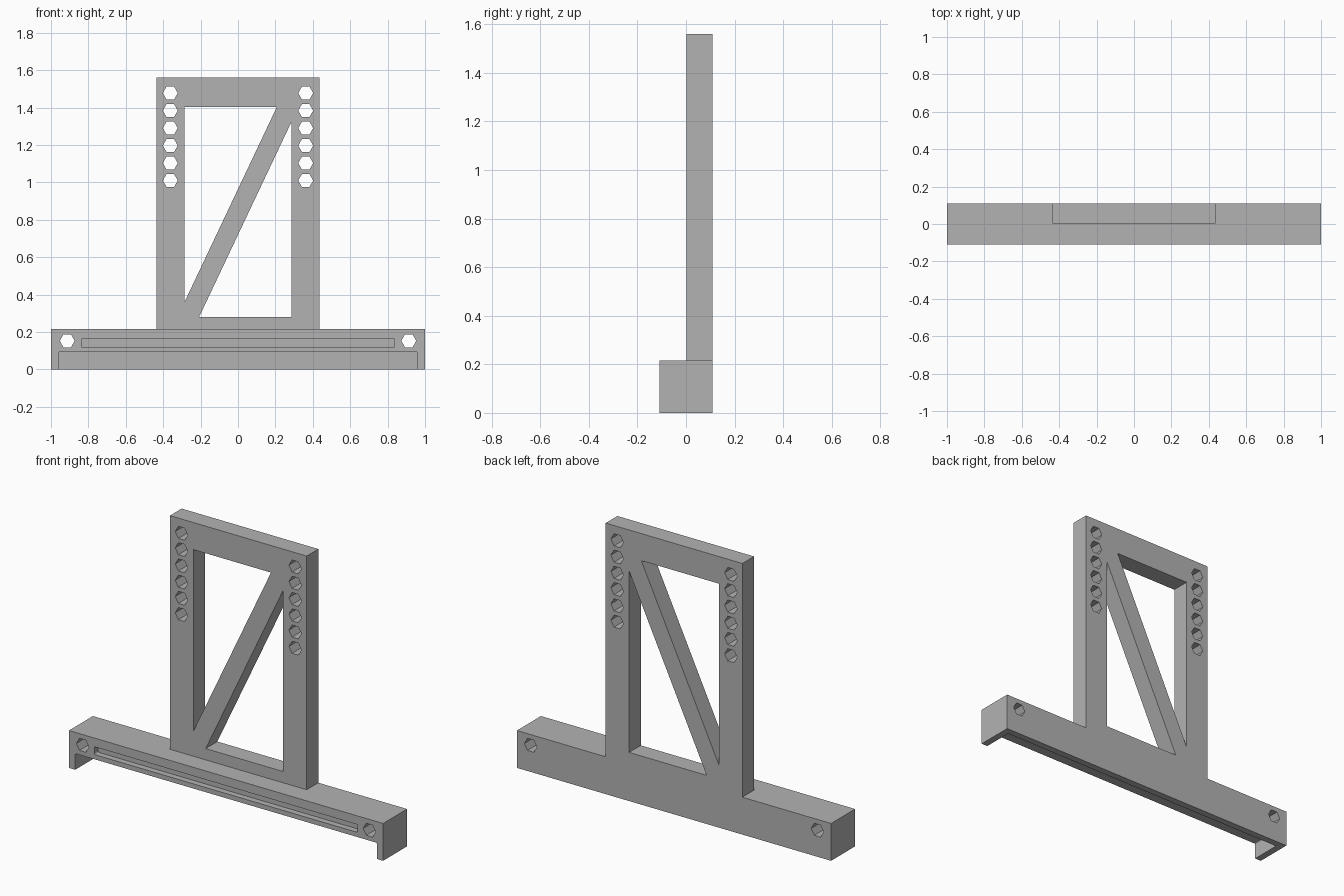
import bpy, bmesh, math

cube = bpy.data.objects.get("Cube")
if cube:
    bpy.data.objects.remove(cube, do_unlink=True)

grey = bpy.data.materials.new("matte_grey")
grey.use_nodes = True
grey.diffuse_color = (0.45, 0.45, 0.45, 1)
grey.node_tree.nodes["Principled BSDF"].inputs["Base Color"].default_value = grey.diffuse_color


def prism(name, outline, y0, y1, bevel=0):
    """Extrude an x-z outline from y0 to y1, optionally rounding its corners."""
    bm = bmesh.new()
    face = bm.faces.new([bm.verts.new((x, y0, z)) for x, z in outline])
    ext = bmesh.ops.extrude_face_region(bm, geom=[face])
    for v in ext["geom"]:
        if isinstance(v, bmesh.types.BMVert):
            v.co.y = y1
    bmesh.ops.recalc_face_normals(bm, faces=bm.faces[:])
    if bevel:
        edges = [e for e in bm.edges if abs(e.verts[0].co.y - e.verts[1].co.y) > 1e-4]
        bmesh.ops.bevel(bm, geom=edges, offset=bevel, segments=3, profile=0.5, affect='EDGES')
    mesh = bpy.data.meshes.new(name)
    bm.to_mesh(mesh)
    bm.free()
    mesh.materials.append(grey)
    obj = bpy.data.objects.new(name, mesh)
    bpy.context.collection.objects.link(obj)
    return obj


def rect(hw, z0, z1):
    return [(-hw, z0), (hw, z0), (hw, z1), (-hw, z1)]


def hexagon(cx, cz, r=0.04):
    return [(cx + r * math.cos(i * math.pi / 3), cz + r * math.sin(i * math.pi / 3))
            for i in range(6)]


def cut(obj, cutters):
    """Subtract each cutter from the part, then remove the cutter."""
    for c in cutters:
        mod = obj.modifiers.new("cut", 'BOOLEAN')
        mod.operation = 'DIFFERENCE'
        mod.solver = 'EXACT'
        mod.object = c
        bpy.context.view_layer.objects.active = obj
        bpy.ops.object.modifier_apply(modifier=mod.name)
        bpy.data.objects.remove(c, do_unlink=True)


BACK, FRONT, JOIN = 0.109, -0.109, 0.215

# Base beam: hollow underside open to the front, shallow slot, end bolt holes
base = prism("base_beam", rect(1.0, 0, JOIN), FRONT, BACK)
cutters = [
    prism("underside_recess", rect(0.96, -0.1, 0.093), -0.3, BACK - 0.04, 0.006),
    prism("front_slot", rect(0.838, 0.12, 0.165), -0.3, FRONT + 0.035, 0.006),
]
for side in (-1, 1):
    cutters.append(prism("bolt_hole", hexagon(side * 0.913, 0.153), -0.3, 0.3))
cut(base, cutters)

# Upright frame: two triangular windows leave a diagonal brace between them
frame = prism("upright_frame", rect(0.435, JOIN, 1.56), 0.003, BACK)
w, low, high = 0.286, 0.28, 1.404
upper = [(-w, high), (-w, 0.36), (0.208, high)]
lower = [(w, low), (w, low + high - 0.36), (-0.208, low)]
cutters = [prism("window", tri, -0.3, 0.3) for tri in (upper, lower)]

# Six hexagonal adjustment holes in each post
for side in (-1, 1):
    for i in range(6):
        cutters.append(prism("post_hole", hexagon(side * 0.362, 1.01 + i * 0.0935), -0.3, 0.3))
cut(frame, cutters)
